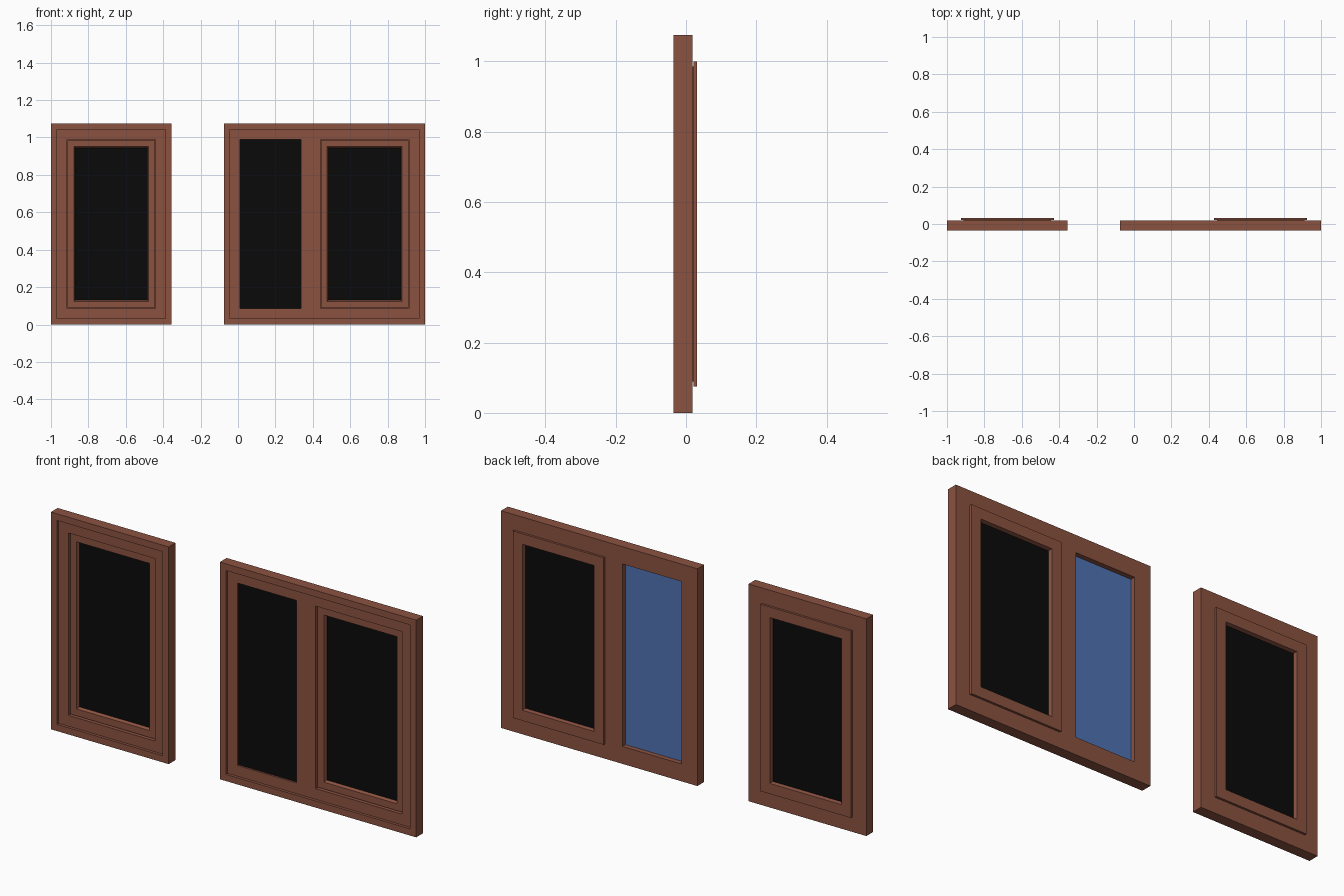
import bpy, bmesh

if "Cube" in bpy.data.objects:
    bpy.data.objects.remove(bpy.data.objects["Cube"])


def material(name, color):
    m = bpy.data.materials.new(name)
    m.diffuse_color = (*color, 1)
    m.use_nodes = True
    m.node_tree.nodes["Principled BSDF"].inputs["Base Color"].default_value = m.diffuse_color
    return m


WOOD = material("brown_wood", (0.26, 0.085, 0.052))
BLACK = material("black_pane", (0.003, 0.003, 0.003))
BLUE = material("blue_pane", (0.08, 0.17, 0.45))


def finish(bm, name, mat):
    bmesh.ops.recalc_face_normals(bm, faces=bm.faces)
    me = bpy.data.meshes.new(name)
    bm.to_mesh(me)
    bm.free()
    me.materials.append(mat)
    ob = bpy.data.objects.new(name, me)
    bpy.context.collection.objects.link(ob)
    return ob


def ring(name, x0, x1, z0, z1, profile):
    """Sweep a closed (inset, y) profile round a mitred rectangle."""
    bm = bmesh.new()
    loops = [[bm.verts.new(c) for c in ((x0 + i, y, z0 + i), (x1 - i, y, z0 + i),
                                        (x1 - i, y, z1 - i), (x0 + i, y, z1 - i))]
             for i, y in profile]
    for a, b in zip(loops, loops[1:] + loops[:1]):
        for k in range(4):
            n = (k + 1) % 4
            bm.faces.new((a[k], a[n], b[n], b[k]))
    return finish(bm, name, WOOD)


def box(name, x0, x1, y0, y1, z0, z1, mat):
    bm = bmesh.new()
    bmesh.ops.create_cube(bm, size=1)
    for v in bm.verts:
        v.co = (x1 if v.co.x > 0 else x0, y1 if v.co.y > 0 else y0,
                z1 if v.co.z > 0 else z0)
    return finish(bm, name, mat)


BACK, STEP, FRONT = 0.018, -0.021, -0.035
TOP = 1.075
# Outer frame: raised front rim, then a shallow step to the opening
FRAME = [(0, FRONT), (0.033, FRONT), (0.033, STEP), (0.086, STEP),
         (0.086, BACK), (0, BACK)]
# Sash: body inside the opening, flange overlapping the back, bevelled glazing edge
SASH = [(0.015, -0.010), (0.049, -0.010), (0.055, 0.004), (0.055, 0.014),
        (0.052, 0.032), (0, 0.032), (0, 0.021), (0.015, 0.021)]


def sash(side, x0, x1):
    z0, z1 = 0.075, 1.0
    ring(side + "_sash", x0, x1, z0, z1, SASH)
    box(side + "_sash_pane", x0 + 0.05, x1 - 0.05, 0.005, 0.012,
        z0 + 0.05, z1 - 0.05, BLACK)


# Single window
ring("single_frame", -1.0, -0.355, 0, TOP, FRAME)
sash("single", -0.926, -0.429)

# Double window with a fixed light and an opening sash
ring("double_frame", -0.075, 1.0, 0, TOP, FRAME)
box("mullion", 0.336, 0.44, STEP, BACK, 0.086, TOP - 0.086, WOOD)
sash("double", 0.428, 0.926)

# Fixed light: dark outside, blue inside
box("fixed_pane_outer", 0.008, 0.338, -0.012, -0.009, 0.083, TOP - 0.083, BLACK)
box("fixed_pane_inner", 0.008, 0.338, -0.009, -0.006, 0.083, TOP - 0.083, BLUE)
